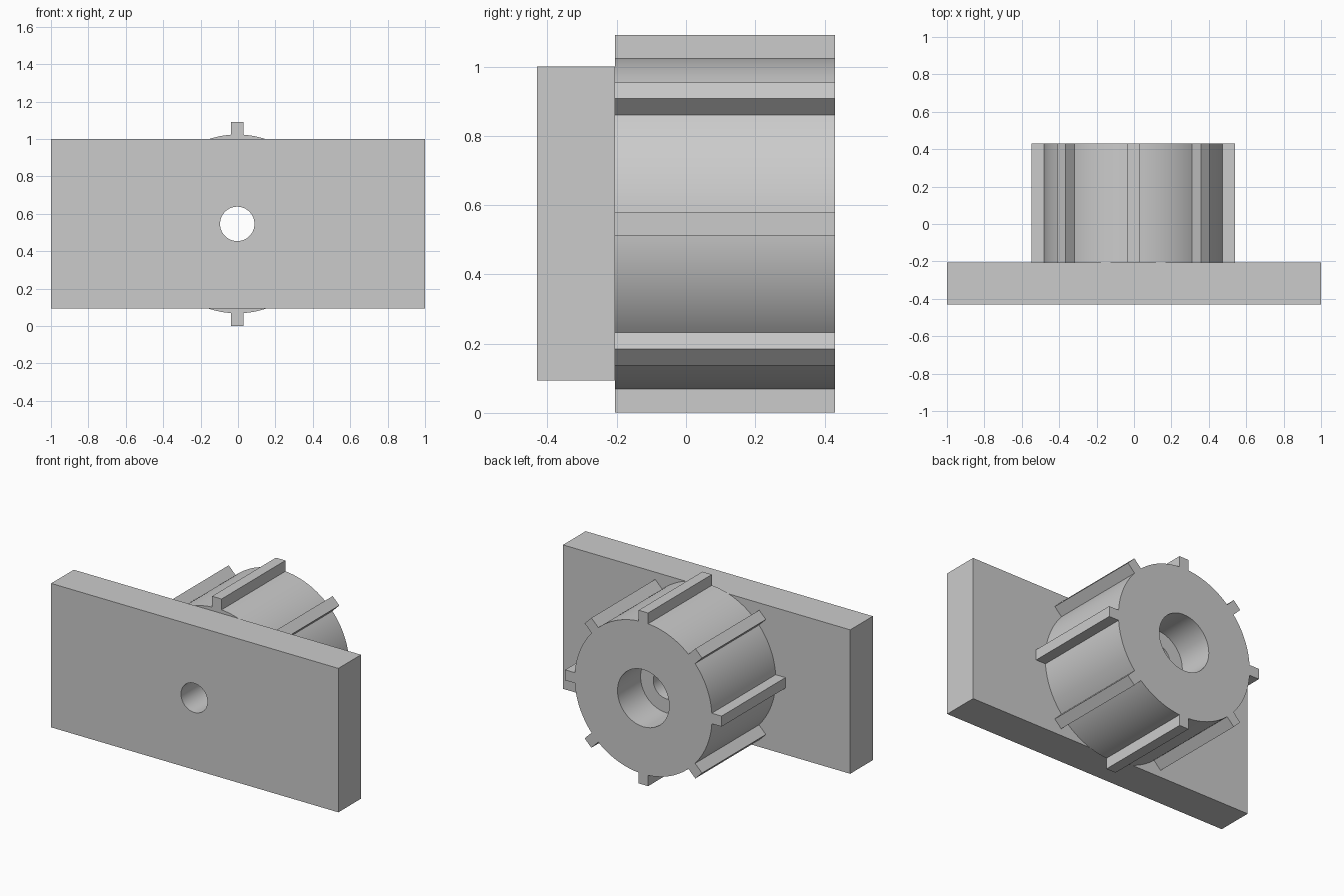
import bpy, bmesh
from math import pi, sin, cos, asin, radians

cube = bpy.data.objects.get("Cube")
if cube:
    bpy.data.objects.remove(cube, do_unlink=True)

AXIS_X, AXIS_Z = -0.004, 0.546
FRONT, JOINT, BACK = -0.43, -0.205, 0.43
HUB_R, TOOTH_R, TOOTH_HALF, TEETH = 0.478, 0.546, 0.033, 8

grey = bpy.data.materials.new("plain grey")
grey.use_nodes = True
colour = (0.6, 0.6, 0.6, 1)
grey.diffuse_color = colour
grey.node_tree.nodes["Principled BSDF"].inputs["Base Color"].default_value = colour


def prism(name, outline, y0, y1):
    """Extrude an outline of (x, z) points from y0 to y1."""
    bm = bmesh.new()
    face = bm.faces.new([bm.verts.new((x, y0, z)) for x, z in outline])
    new = bmesh.ops.extrude_face_region(bm, geom=[face])["geom"]
    verts = [v for v in new if isinstance(v, bmesh.types.BMVert)]
    bmesh.ops.translate(bm, verts=verts, vec=(0, y1 - y0, 0))
    bmesh.ops.recalc_face_normals(bm, faces=bm.faces)
    mesh = bpy.data.meshes.new(name)
    bm.to_mesh(mesh)
    bm.free()
    mesh.materials.append(grey)
    obj = bpy.data.objects.new(name, mesh)
    bpy.context.collection.objects.link(obj)
    return obj


def polar(r, a):
    return AXIS_X + r * cos(a), AXIS_Z + r * sin(a)


def circle(r, steps=64):
    return [polar(r, 2 * pi * i / steps) for i in range(steps)]


def gear_outline(steps=16):
    """Round hub with straight, parallel-sided teeth."""
    root, tip = asin(TOOTH_HALF / HUB_R), asin(TOOTH_HALF / TOOTH_R)
    pitch = 2 * pi / TEETH
    points = []
    for k in range(TEETH):
        a = k * pitch
        points += [polar(TOOTH_R, a - tip), polar(TOOTH_R, a + tip)]
        start, span = a + root, pitch - 2 * root
        points += [polar(HUB_R, start + span * i / steps) for i in range(steps + 1)]
    return points


def drill(obj, radius, y0, y1):
    cutter = prism("hole_cutter", circle(radius), y0, y1)
    cutter.hide_render = True
    mod = obj.modifiers.new("hole", "BOOLEAN")
    mod.operation, mod.solver, mod.object = "DIFFERENCE", "EXACT", cutter
    bpy.context.view_layer.objects.active = obj
    bpy.ops.object.modifier_apply(modifier=mod.name)
    bpy.data.objects.remove(cutter, do_unlink=True)


# Mounting plate and toothed hub
plate = prism("mounting_plate", [(-1, 0.094), (1, 0.094), (1, 1), (-1, 1)], FRONT, JOINT)
hub = prism("toothed_hub", gear_outline(), JOINT, BACK)

# Through hole, with a wider bore at the back of the hub
drill(plate, 0.092, FRONT - 0.1, JOINT + 0.1)
drill(hub, 0.092, JOINT - 0.1, BACK + 0.1)
drill(hub, 0.18, 0.2, BACK + 0.1)

# Smooth round walls, crisp edges
for obj in (plate, hub):
    bpy.ops.object.select_all(action="DESELECT")
    obj.select_set(True)
    bpy.context.view_layer.objects.active = obj
    bpy.ops.object.shade_smooth_by_angle(angle=radians(30))
